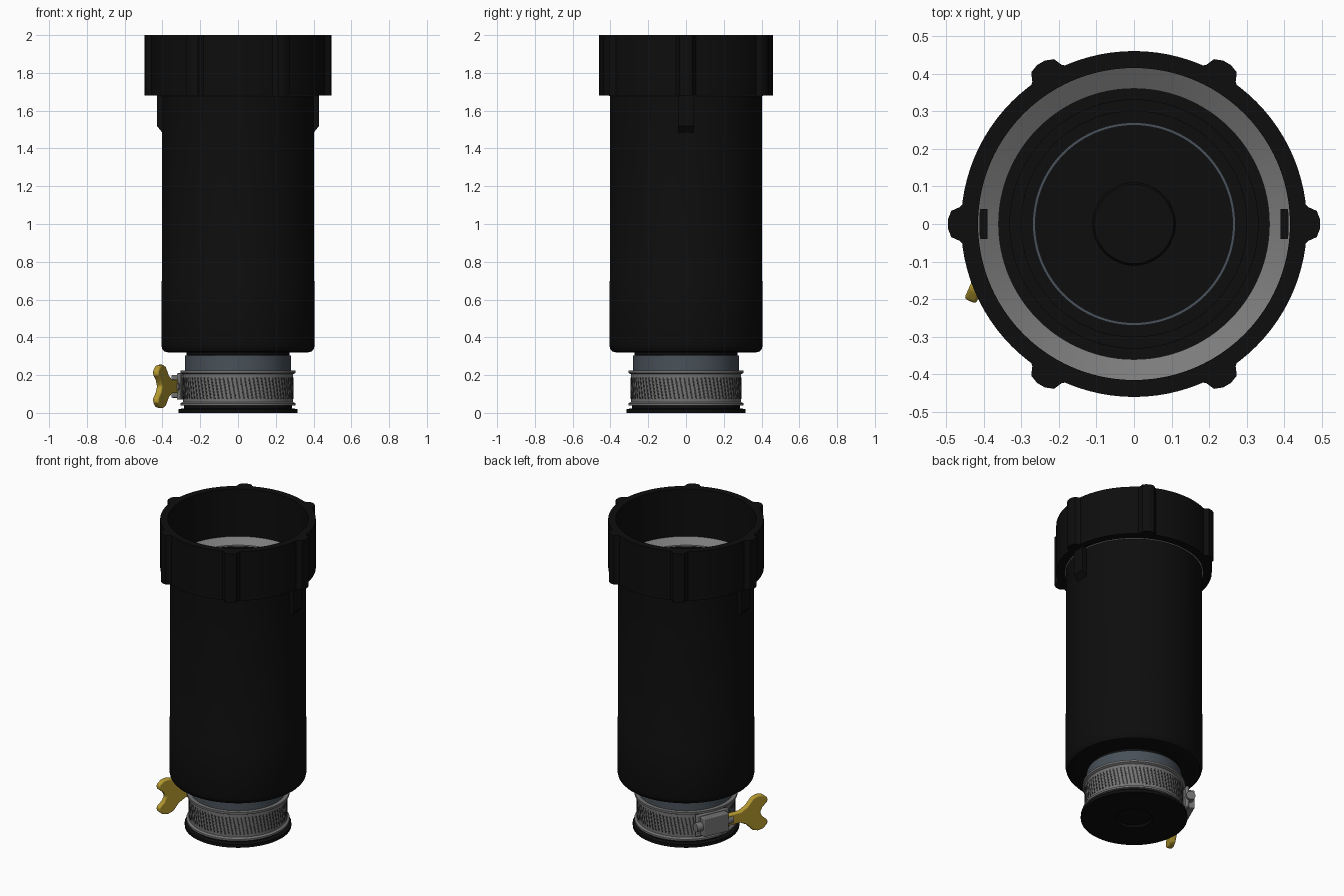
import bpy, bmesh
from math import radians, cos, sin, pi
from mathutils import Matrix

cube = bpy.data.objects.get("Cube")
if cube:
    bpy.data.objects.remove(cube, do_unlink=True)


def material(name, rgb):
    m = bpy.data.materials.new(name)
    m.use_nodes = True
    color = (*rgb, 1)
    m.diffuse_color = color
    m.node_tree.nodes["Principled BSDF"].inputs["Base Color"].default_value = color
    return m


black = material("black_plastic", (0.004, 0.004, 0.004))
steel = material("steel_grey", (0.17, 0.17, 0.17))
dark = material("slot_grey", (0.035, 0.035, 0.035))
yellow = material("key_yellow", (0.46, 0.32, 0.03))
blue = material("pipe_blue_grey", (0.065, 0.082, 0.1))
pale = material("seal_grey", (0.2, 0.2, 0.2))


def finish(name, bm, mat, bevel=0, smooth=True):
    bmesh.ops.recalc_face_normals(bm, faces=bm.faces)
    mesh = bpy.data.meshes.new(name)
    bm.to_mesh(mesh)
    bm.free()
    obj = bpy.data.objects.new(name, mesh)
    bpy.context.collection.objects.link(obj)
    mesh.materials.append(mat)
    if bevel:
        mod = obj.modifiers.new("Bevel", 'BEVEL')
        mod.width, mod.segments = bevel, 3
    if smooth:
        bpy.ops.object.select_all(action='DESELECT')
        obj.select_set(True)
        bpy.context.view_layer.objects.active = obj
        bpy.ops.object.shade_smooth_by_angle(angle=radians(35))
    return obj


def lathe(name, profile, mat, steps=96):
    """Revolve a closed (radius, height) outline around z."""
    bm = bmesh.new()
    vs = [bm.verts.new((r, 0, z)) for r, z in profile]
    edges = [bm.edges.new((a, b)) for a, b in zip(vs, vs[1:] + vs[:1])]
    bmesh.ops.spin(bm, geom=vs + edges, cent=(0, 0, 0), axis=(0, 0, 1),
                   angle=2 * pi, steps=steps)
    bmesh.ops.remove_doubles(bm, verts=bm.verts, dist=0.0001)
    bmesh.ops.dissolve_degenerate(bm, edges=bm.edges, dist=0.00005)
    return finish(name, bm, mat)


def prism(bm, points, offset, matrix):
    """Extrude a flat outline by an offset, then place it."""
    face = bm.faces.new([bm.verts.new(p) for p in points])
    new = bmesh.ops.extrude_face_region(bm, geom=[face])["geom"]
    top = [v for v in new if isinstance(v, bmesh.types.BMVert)]
    bmesh.ops.translate(bm, verts=top, vec=offset)
    bmesh.ops.transform(bm, matrix=matrix, verts=list(set(face.verts) | set(top)))


def box(bm, center, size, matrix=Matrix()):
    place = matrix @ Matrix.Translation(center) @ Matrix.Diagonal((*size, 1))
    bmesh.ops.create_cube(bm, size=1, matrix=place)


def turn(degrees):
    return Matrix.Rotation(radians(degrees), 4, 'Z')


# Hollow body with stepped inside
lathe("body_tube", [
    (.403, 1.68), (.403, .70), (.406, .69), (.406, .36), (.401, .338), (.39, .325),
    (.37, .32), (.272, .32), (.272, .303), (.262, .303), (.264, .36), (.30, .36),
    (.30, .40), (.33, .40), (.33, .43), (.36, .43), (.36, 1.65)], black)

# Top collar with six grip lugs
lathe("collar", [(.40, 1.68), (.46, 1.68), (.46, 2), (.415, 2),
                 (.415, 1.683), (.40, 1.683)], black)
bm = bmesh.new()
half = [(.45, .06), (.463, .045), (.486, .035), (.495, .012)]
outline = half + [(x, -y) for x, y in reversed(half)]
for i in range(6):
    prism(bm, [(x, y, 1.68) for x, y in outline], (0, 0, .32), turn(60 * i))
finish("collar_lugs", bm, black)

# Sloped seal inside the collar
lathe("inner_seal", [(.36, 1.652), (.36, 1.66), (.415, 1.692), (.415, 1.684)], pale)

# Side ribs below the collar
bm = bmesh.new()
for angle in (0, 180):
    prism(bm, [(.39, -.04, 1.69), (.43, -.04, 1.69), (.43, -.04, 1.52),
               (.402, -.04, 1.485), (.39, -.04, 1.485)], (0, .08, 0), turn(angle))
finish("side_ribs", bm, black)

# Neck pipe and bottom cap
lathe("neck_pipe", [(.28, .03), (.28, .303), (.27, .306), (.27, .38),
                    (.262, .38), (.262, .03)], blue)
lathe("bottom_cap", [(0, .012), (.10, .012), (.11, 0), (.315, 0), (.315, .02),
                     (.287, .024), (.287, .042), (.11, .042), (.105, .05),
                     (0, .05)], black)

# Clamp band with raised rims and slanted slots
lathe("clamp_band", [(.278, .038), (.305, .038), (.305, .05), (.292, .058),
                     (.292, .205), (.305, .212), (.305, .225), (.278, .225)], steel)
bm = bmesh.new()
count = 80
for i in range(count):
    tilt = Matrix.Translation((.2915, 0, .13)) @ Matrix.Rotation(radians(10), 4, 'X')
    box(bm, (0, 0, 0), (.004, .009, .115), turn(360 * i / count) @ tilt)
finish("clamp_slots", bm, dark, smooth=False)

# Clamp screw housing, local x points outward and local y along the screw
side = turn(156)
bm = bmesh.new()
box(bm, (.315, 0, .14), (.07, .17, .12), side)
box(bm, (.298, 0, .14), (.02, .22, .14), side)
finish("screw_housing", bm, steel, bevel=.006)

bm = bmesh.new()
bmesh.ops.create_cone(bm, cap_ends=True, segments=24, radius1=.028, radius2=.028,
                      depth=.25, matrix=side @ Matrix.Translation((.315, 0, .14))
                      @ Matrix.Rotation(pi / 2, 4, 'X'))
finish("clamp_screw", bm, steel)

# Butterfly thumb key on the end of the screw
bm = bmesh.new()
wing = [(.09, .036), (.18, .036), (.225, .06), (.265, .105), (.30, .115),
        (.335, .11), (.365, .085), (.365, .06), (.33, .03)]
shape = wing + [(.315, 0)] + [(t, -h) for t, h in reversed(wing)]
prism(bm, [(.298, t, .14 + h) for t, h in shape], (.034, 0, 0), side)
finish("thumb_key", bm, yellow, bevel=.008)
